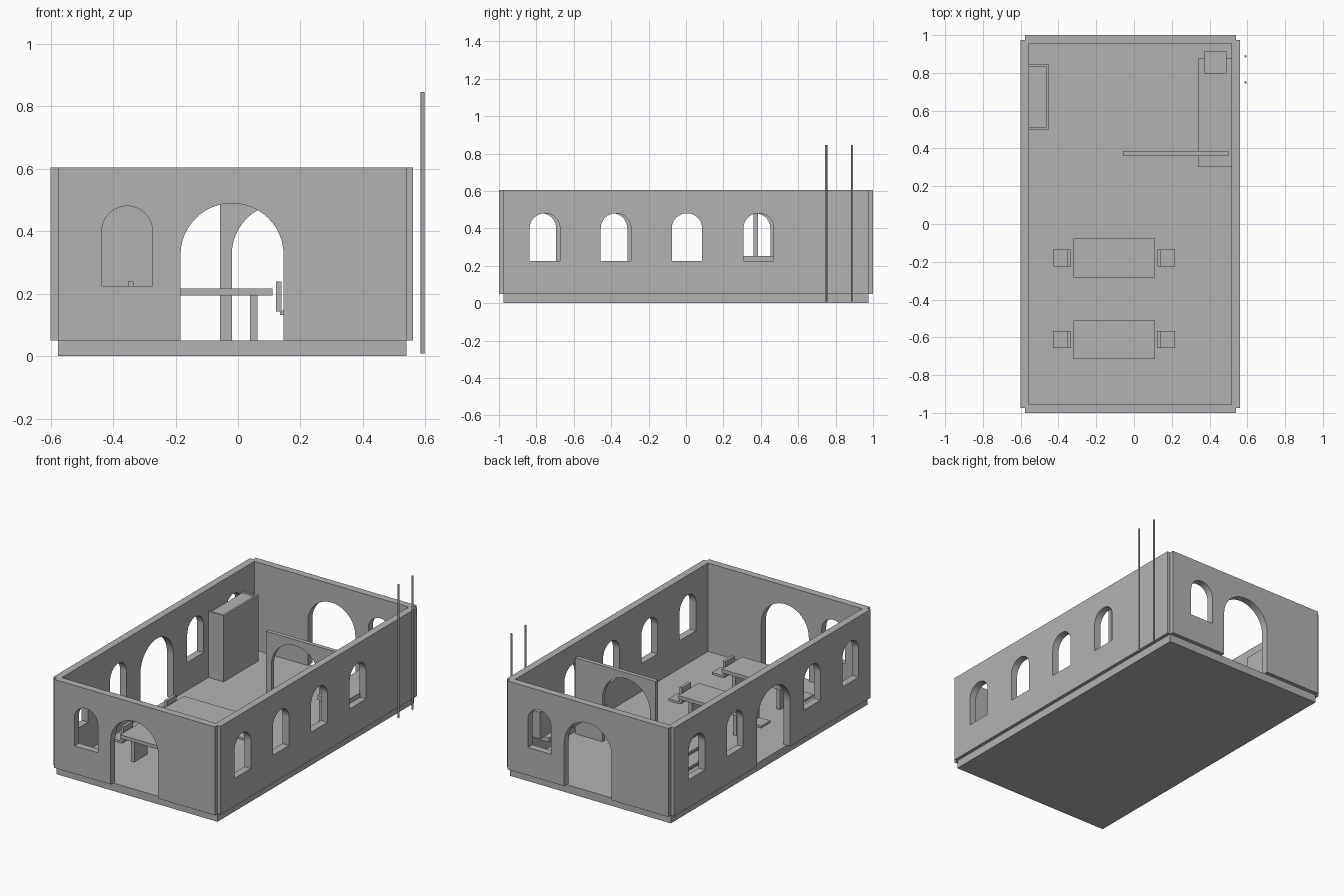
import bpy, bmesh, math

if "Cube" in bpy.data.objects:
    bpy.data.objects.remove(bpy.data.objects["Cube"])

grey = bpy.data.materials.new("plain grey")
grey.diffuse_color = (0.45, 0.45, 0.45, 1)
grey.use_nodes = True
grey.node_tree.nodes["Principled BSDF"].inputs["Base Color"].default_value = grey.diffuse_color


def finish(name, mesh):
    mesh.materials.clear()
    mesh.materials.append(grey)
    ob = bpy.data.objects.new(name, mesh)
    bpy.context.collection.objects.link(ob)
    return ob


def box(name, x0, x1, y0, y1, z0, z1):
    bm = bmesh.new()
    bmesh.ops.create_cube(bm, size=1)
    for v in bm.verts:
        v.co = ((x0 + x1) / 2 + v.co.x * (x1 - x0),
                (y0 + y1) / 2 + v.co.y * (y1 - y0),
                (z0 + z1) / 2 + v.co.z * (z1 - z0))
    mesh = bpy.data.meshes.new(name)
    bm.to_mesh(mesh)
    bm.free()
    return finish(name, mesh)


def arch(c, r, sill, spring, n=24):
    # outline of an arched opening, from left foot over the top to right foot
    pts = [(c - r, sill)]
    for i in range(n + 1):
        a = math.pi * (1 - i / n)
        pts.append((c + r * math.cos(a), spring + r * math.sin(a)))
    return pts + [(c + r, sill)]


FLOOR, TOP = 0.05, 0.605


def wall(name, a0, a1, top, pos, thick, along_y=False, door=None, windows=()):
    # filled 2D outline with window holes, extruded to the wall thickness
    outline = [(a0, FLOOR)]
    if door is not None:
        outline += arch(door, 0.165, FLOOR, 0.325)
    outline += [(a1, FLOOR), (a1, top), (a0, top)]
    loops = [outline] + [arch(c, 0.081, 0.225, 0.4) for c in windows]
    cu = bpy.data.curves.new(name, 'CURVE')
    cu.dimensions, cu.fill_mode, cu.extrude = '2D', 'BOTH', thick / 2
    for pts in loops:
        sp = cu.splines.new('POLY')
        sp.points.add(len(pts) - 1)
        for p, (u, v) in zip(sp.points, pts):
            p.co = (u, v, 0, 1)
        sp.use_cyclic_u = True
    tmp = bpy.data.objects.new(name + "_outline", cu)
    bpy.context.collection.objects.link(tmp)
    bpy.context.view_layer.update()
    deps = bpy.context.evaluated_depsgraph_get()
    mesh = bpy.data.meshes.new_from_object(tmp.evaluated_get(deps))
    bpy.data.objects.remove(tmp)
    bm = bmesh.new()
    bm.from_mesh(mesh)
    bmesh.ops.remove_doubles(bm, verts=bm.verts, dist=1e-5)
    for v in bm.verts:
        u, h, d = v.co
        v.co = (pos + d, u, h) if along_y else (u, pos - d, h)
    bmesh.ops.recalc_face_normals(bm, faces=bm.faces)
    for f in bm.faces:
        f.smooth = False
    bm.to_mesh(mesh)
    bm.free()
    mesh.name = name
    return finish(name, mesh)


# floor slab and outer walls
box("floor_slab", -0.577, 0.54, -0.975, 0.975, 0, FLOOR)
T = 0.045
wall("front_wall", -0.577, 0.54, TOP, -0.9775, T, door=-0.019, windows=[-0.355])
wall("back_wall", -0.577, 0.54, TOP, 0.9775, T, door=-0.019, windows=[0.318])
wall("right_wall", -0.975, 0.975, TOP, 0.5385, T, True,
     windows=[-0.755, -0.375, 0.005, 0.388])
wall("left_wall", -0.975, 0.975, TOP, -0.5775, T, True, door=-0.012,
     windows=[-0.775, -0.395, 0.37, 0.75])

# inner partition with an arched doorway
wall("partition", -0.058, 0.5, 0.527, 0.373, 0.026, door=0.145)

# tables with panel legs, and a chair at each end
for n, yc in enumerate((-0.18, -0.612), 1):
    box(f"table_{n}_top", -0.32, 0.11, yc - 0.102, yc + 0.102, 0.195, 0.217)
    for side, x in (("left", -0.27), ("right", 0.038)):
        box(f"table_{n}_{side}_leg", x, x + 0.024, yc - 0.065, yc + 0.065, FLOOR, 0.195)
    for side, s in (("left", -1), ("right", 1)):
        def span(a, b):
            return sorted((-0.106 + s * a, -0.106 + s * b))
        box(f"chair_{n}_{side}_seat", *span(0.24, 0.322), yc - 0.045, yc + 0.045, 0.132, 0.147)
        box(f"chair_{n}_{side}_back", *span(0.228, 0.246), yc - 0.045, yc + 0.045, 0.143, 0.24)

# shelf unit, open towards the left wall
box("shelf_unit_panel", -0.463, -0.45, 0.5, 0.847, FLOOR, 0.465)
for name, y in (("front", 0.5), ("back", 0.833)):
    box(f"shelf_unit_{name}_side", -0.555, -0.463, y, y + 0.014, FLOOR, 0.465)
for i in range(5):
    z = 0.06 + i * 0.095
    box(f"shelf_{i + 1}", -0.555, -0.463, 0.514, 0.833, z, z + 0.014)

# counter and the box standing on it
box("counter_top", 0.34, 0.52, 0.302, 0.875, 0.225, 0.253)
box("counter_box", 0.373, 0.49, 0.798, 0.915, 0.253, 0.42)

# two thin poles outside the right wall
for n, y in enumerate((0.75, 0.888), 1):
    bm = bmesh.new()
    bmesh.ops.create_cone(bm, cap_ends=True, segments=16, radius1=0.006,
                          radius2=0.006, depth=0.838)
    bmesh.ops.translate(bm, verts=bm.verts, vec=(0.591, y, 0.427))
    mesh = bpy.data.meshes.new(f"pole_{n}")
    bm.to_mesh(mesh)
    bm.free()
    finish(f"pole_{n}", mesh)
